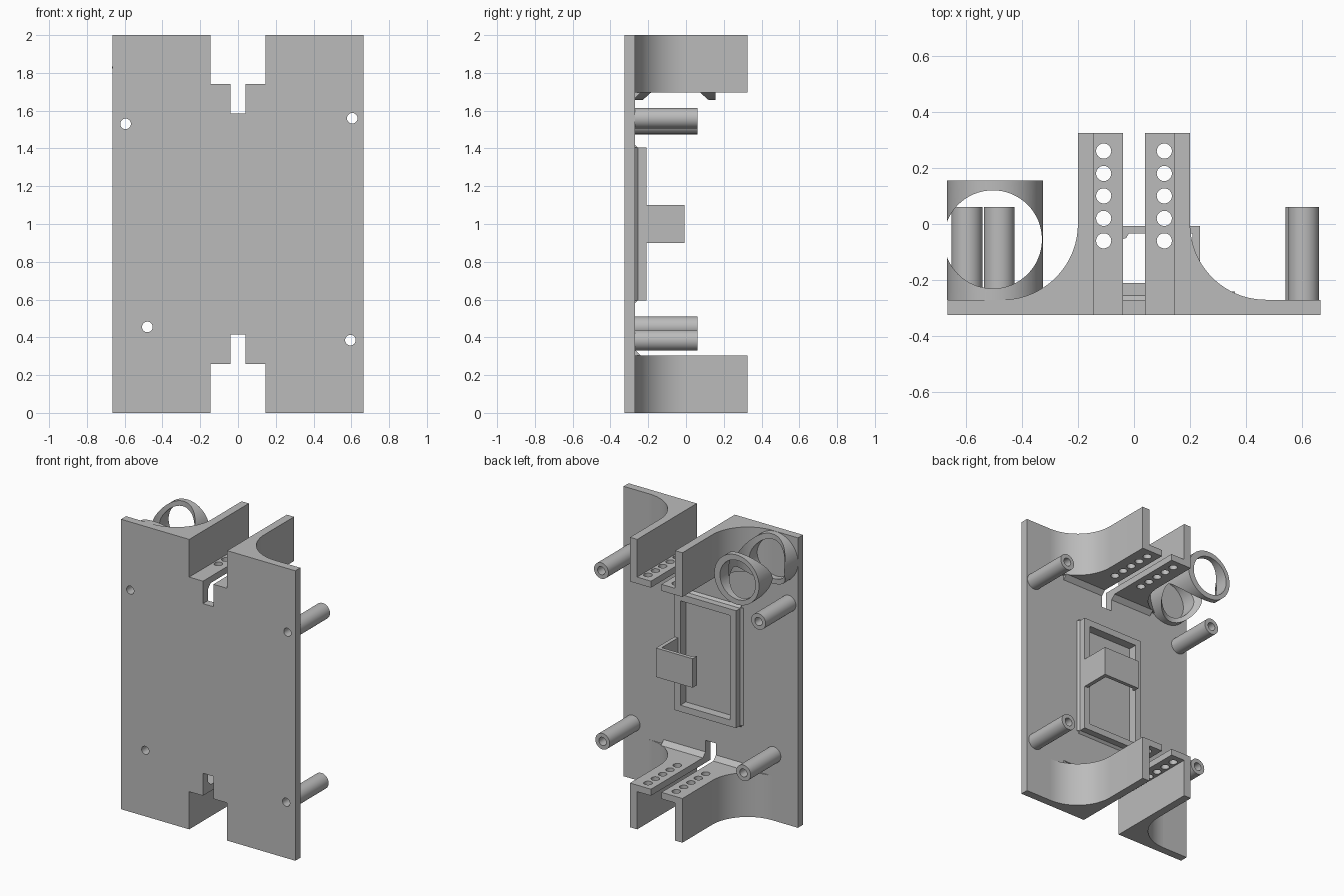
import bpy, bmesh, math

cube = bpy.data.objects.get("Cube")
if cube:
    bpy.data.objects.remove(cube, do_unlink=True)

grey = bpy.data.materials.new("plain grey")
grey.use_nodes = True
colour = (0.5, 0.5, 0.5, 1)
grey.diffuse_color = colour
grey.node_tree.nodes["Principled BSDF"].inputs["Base Color"].default_value = colour

FRONT, BACK = -0.325, -0.27      # front and back faces of the plate


def prism(name, outline, axis, lo, hi):
    """Extrude a 2D outline along an axis from lo to hi."""
    place = {"x": lambda a, b, c: (c, a, b),
             "y": lambda a, b, c: (a, c, b),
             "z": lambda a, b, c: (a, b, c)}[axis]
    bm = bmesh.new()
    face = bm.faces.new([bm.verts.new(place(a, b, lo)) for a, b in outline])
    ext = bmesh.ops.extrude_face_region(bm, geom=[face])
    shift = place(0, 0, hi - lo)
    bmesh.ops.translate(bm, vec=shift, verts=[v for v in ext["geom"] if isinstance(v, bmesh.types.BMVert)])
    bmesh.ops.recalc_face_normals(bm, faces=bm.faces)
    mesh = bpy.data.meshes.new(name)
    bm.to_mesh(mesh)
    bm.free()
    mesh.materials.append(grey)
    obj = bpy.data.objects.new(name, mesh)
    bpy.context.collection.objects.link(obj)
    return obj


def rect(a0, a1, b0, b1):
    return [(a0, b0), (a1, b0), (a1, b1), (a0, b1)]


def disc(a, b, r, n=40):
    return [(a + r * math.cos(math.tau * i / n), b + r * math.sin(math.tau * i / n)) for i in range(n)]


def activate(obj):
    bpy.ops.object.select_all(action="DESELECT")
    obj.select_set(True)
    bpy.context.view_layer.objects.active = obj


def cut(obj, cutters):
    """Subtract each cutter, then remove it."""
    activate(obj)
    for cutter in cutters:
        mod = obj.modifiers.new("cut", "BOOLEAN")
        mod.operation = "DIFFERENCE"
        mod.solver = "EXACT"
        mod.object = cutter
        bpy.ops.object.modifier_apply(modifier=mod.name)
        bpy.data.objects.remove(cutter, do_unlink=True)


def smooth(obj):
    activate(obj)
    bpy.ops.object.shade_smooth_by_angle(angle=math.radians(30))


# Plate with a stepped notch at each end
half = [(0.665, 0), (0.145, 0), (0.145, 0.26), (0.04, 0.26), (0.04, 0.415)]
right_bottom = [(-x, z) for x, z in half]
bottom = right_bottom + half[::-1]
top = [(-x, 2 - z) for x, z in bottom]
plate = prism("back_plate", bottom + top, "y", FRONT, BACK)

# Hollow standoffs, bored through the plate
spots = [(-0.595, 1.53), (0.605, 1.56), (-0.48, 0.455), (0.595, 0.385)]
for i, (x, z) in enumerate(spots):
    post = prism(f"standoff_{i + 1}", disc(x, z, 0.055), "y", BACK, 0.06)
    cut(post, [prism("bore", disc(x, z, 0.028), "y", -0.4, 0.2)])
    smooth(post)
    cut(plate, [prism("bore", disc(x, z, 0.028), "y", -0.4, 0.2)])
smooth(plate)


# Brackets: flared wall, perforated shelf and a small chamfer, at both ends
def span(end, a, b):
    return (a, b) if end == "lower" else (2 - b, 2 - a)


R = 0.27
arc = [(0.47 - R * math.cos(t), -R * math.sin(t))
       for t in (math.pi / 2 * i / 24 for i in range(25))]
wall = [(0.145, BACK), (0.145, 0.325), (0.2, 0.325)] + arc
for end in ("lower", "upper"):
    for side, s in (("left", 1), ("right", -1)):
        smooth(prism(f"{end}_{side}_flared_wall", [(s * x, y) for x, y in wall],
                     "z", *span(end, 0, 0.305)))
        shelf = prism(f"{end}_{side}_shelf", rect(s * 0.04, s * 0.145, BACK, 0.325),
                      "z", *span(end, 0.26, 0.305))
        cut(shelf, [prism("hole", disc(s * 0.108, -0.06 + 0.08 * i, 0.027), "z", -1, 3)
                    for i in range(5)])
        smooth(shelf)
        tri = [(BACK, 0.305), (-0.24, 0.305), (BACK, 0.335)]
        if end == "upper":
            tri = [(y, 2 - z) for y, z in tri]
        prism(f"{end}_{side}_chamfer", tri, "x", s * 0.04, s * 0.36)

# Tube holder with a wide cross hole
tx, tz = -0.495, 1.828
holder = prism("tube_holder", disc(tx, tz, 0.171, 64), "y", BACK, 0.155)
cut(holder, [prism("bore", disc(tx - 0.008, tz, 0.135, 64), "y", -0.4, 0.4),
             prism("cross_hole", disc(tx - 0.008, -0.055, 0.175, 64), "z", 1, 3)])
smooth(holder)

# Rectangular frame with a slightly wider foot
frame = prism("frame", rect(-0.235, 0.235, 0.595, 1.405), "y", BACK, -0.21)
cut(frame, [prism("opening", rect(-0.19, 0.19, 0.64, 1.36), "y", -0.4, 0)])
for s in (-1, 1):
    prism("frame_side_foot", [(s * 0.235, BACK), (s * 0.25, BACK), (s * 0.235, -0.255)],
          "z", 0.595, 1.405)
    prism("frame_end_foot", [(BACK, 1 + s * 0.405), (BACK, 1 + s * 0.42), (-0.255, 1 + s * 0.405)],
          "x", -0.235, 0.235)

# Hooked retaining clip on the frame
clip = [(0.235, -0.22), (0.235, -0.008), (-0.045, -0.008), (-0.045, -0.055),
        (-0.028, -0.05), (-0.018, -0.033), (0.208, -0.033), (0.208, -0.22)]
prism("retaining_clip", clip, "z", 0.9, 1.1)
